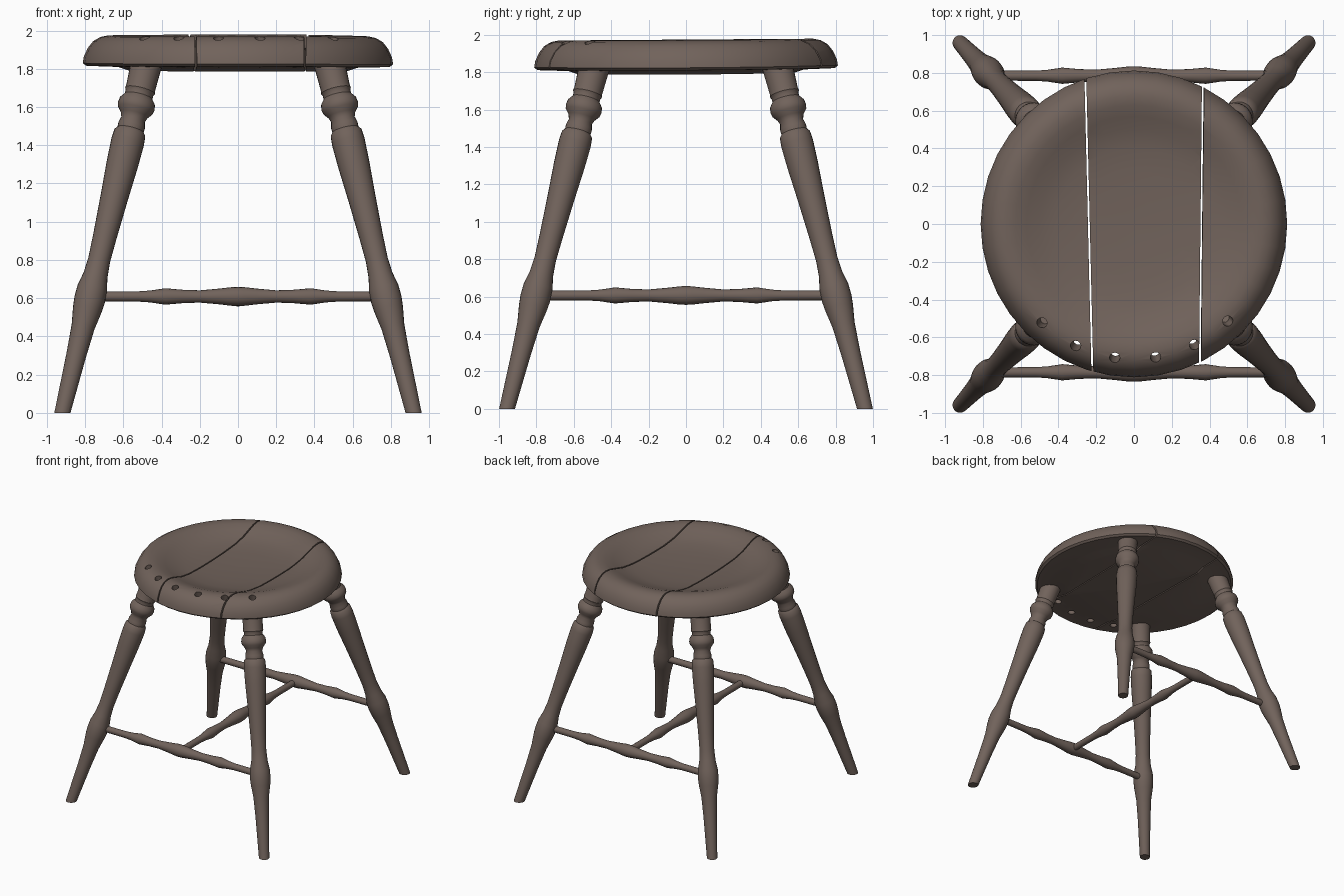
import bpy, bmesh, math
from mathutils import Vector, Matrix

if "Cube" in bpy.data.objects:
    bpy.data.objects.remove(bpy.data.objects["Cube"])

wood = bpy.data.materials.new("dark_wood")
wood.diffuse_color = (0.165, 0.124, 0.105, 1)
wood.use_nodes = True
wood.node_tree.nodes["Principled BSDF"].inputs["Base Color"].default_value = wood.diffuse_color


def revolve(profile, seg):
    """Closed solid turned about z from (z, radius) points."""
    bm = bmesh.new()
    rings = [[bm.verts.new((r * math.cos(2 * math.pi * i / seg),
                            r * math.sin(2 * math.pi * i / seg), z))
              for i in range(seg)] for z, r in profile]
    for a, b in zip(rings, rings[1:]):
        for i in range(seg):
            j = (i + 1) % seg
            bm.faces.new((a[i], a[j], b[j], b[i]))
    bm.faces.new(rings[0][::-1])
    bm.faces.new(rings[-1])
    return bm


def slice_off(bm, point, normal):
    """Remove everything on the normal's side and cap the cut."""
    cut = bmesh.ops.bisect_plane(bm, geom=bm.verts[:] + bm.edges[:] + bm.faces[:],
                                 plane_co=point, plane_no=normal, clear_outer=True)
    edges = [e for e in cut["geom_cut"] if isinstance(e, bmesh.types.BMEdge)]
    bmesh.ops.edgeloop_fill(bm, edges=edges)


def finish(bm, name, angle=35):
    bmesh.ops.recalc_face_normals(bm, faces=bm.faces[:])
    me = bpy.data.meshes.new(name)
    bm.to_mesh(me)
    bm.free()
    ob = bpy.data.objects.new(name, me)
    bpy.context.collection.objects.link(ob)
    me.materials.append(wood)
    smooth(ob, angle)
    return ob


def smooth(ob, angle):
    bpy.ops.object.select_all(action='DESELECT')
    ob.select_set(True)
    bpy.context.view_layer.objects.active = ob
    bpy.ops.object.shade_smooth_by_angle(angle=math.radians(angle))


def along(p, q):
    """Matrix that moves z axis onto the line p to q."""
    d = Vector(q) - Vector(p)
    return Matrix.Translation(p) @ d.to_track_quat('Z', 'Y').to_matrix().to_4x4()


# turned legs, splayed and cut flat at the floor
leg_profile = [(-0.06, .038), (0, .041), (.3, .052), (.45, .061), (.54, .076),
               (.59, .081), (.65, .079), (.72, .064), (.8, .058), (.92, .062),
               (1.12, .072), (1.3, .083), (1.42, .087), (1.465, .083),
               (1.48, .070), (1.505, .071), (1.535, .063), (1.56, .073),
               (1.585, .094), (1.605, .098), (1.63, .094), (1.655, .074),
               (1.675, .074), (1.685, .080), (1.70, .077), (1.83, .082)]
foot, top = Vector((.919, .957, 0)), Vector((.485, .497, 1.8))
stretch = (top - foot).length / 1.8
for sx, side in ((-1, "left"), (1, "right")):
    for sy, end in ((-1, "front"), (1, "back")):
        bm = revolve([(z * stretch, r) for z, r in leg_profile], 24)
        s = Vector((sx, sy, 1))
        bm.transform(along(foot * s, top * s))
        slice_off(bm, (0, 0, 0), (0, 0, -1))
        finish(bm, f"{end}_{side}_leg")

# turned stretchers: front, back and the middle one joining them
half = [(.77, .026), (.52, .027), (.46, .031), (.38, .043), (.29, .035),
        (.2, .032), (.1, .041), (.03, .049)]
rod = [(-z, r) for z, r in half] + [(0, .05)] + [(z, r) for z, r in reversed(half)]
for name, p, q in (("front_stretcher", (0, -.785, .609), (1, -.785, .609)),
                   ("back_stretcher", (0, .785, .609), (1, .785, .609)),
                   ("middle_stretcher", (0, 0, .606), (0, 1, .606))):
    bm = revolve(rod, 16)
    bm.transform(along(p, q))
    finish(bm, name)

# row of spindle holes along the front of the seat
bm = bmesh.new()
for i in range(6):
    a = math.radians(-133 + 17.4 * i)
    d = Vector((math.cos(a), math.sin(a), 0))
    m = along(d * .66 + Vector((0, 0, 1.74)), d * .725 + Vector((0, 0, 2.0)))
    bmesh.ops.create_cone(bm, cap_ends=True, segments=12, radius1=.028, radius2=.028,
                          depth=.5, matrix=m @ Matrix.Translation((0, 0, .13)))
cutter = finish(bm, "hole_cutter")
cutter.hide_render = True

# dished round seat split into three planks
seat_profile = [(1.79, .02), (1.79, .57), (1.81, .63), (1.816, .795), (1.83, .812),
                (1.865, .806), (1.91, .785), (1.945, .757), (1.966, .72),
                (1.974, .68), (1.968, .63), (1.948, .57), (1.922, .50),
                (1.903, .41), (1.893, .28), (1.888, .14), (1.886, .02)]
gap = .005
left_n = Vector((1.55, .037, 0)).normalized()
right_n = Vector((1.45, -.015, 0)).normalized()
left_p, right_p = Vector((-.239, 0, 0)), Vector((.357, 0, 0))
planks = (("left_seat_plank", [(left_p - left_n * gap, left_n)], 0),
          ("middle_seat_plank", [(left_p + left_n * gap, -left_n),
                                 (right_p - right_n * gap, right_n)], 0),
          ("right_seat_plank", [(right_p + right_n * gap, -right_n)], .015))
pivot = Vector((.36, 0, 1.88))
for name, cuts, tilt in planks:
    bm = revolve(seat_profile, 40)
    for p, n in cuts:
        slice_off(bm, p, n)
    bm.transform(Matrix.Translation(pivot)
                 @ Matrix.Rotation(tilt, 4, 'Y') @ Matrix.Rotation(.007, 4, 'X')
                 @ Matrix.Translation(-pivot))
    ob = finish(bm, name)
    mod = ob.modifiers.new("holes", 'BOOLEAN')
    mod.operation, mod.solver, mod.object = 'DIFFERENCE', 'EXACT', cutter
    bpy.context.view_layer.objects.active = ob
    while ob.modifiers.find("holes") > 0:
        bpy.ops.object.modifier_move_up(modifier="holes")
    bpy.ops.object.modifier_apply(modifier="holes")
    smooth(ob, 35)
bpy.data.objects.remove(cutter)
